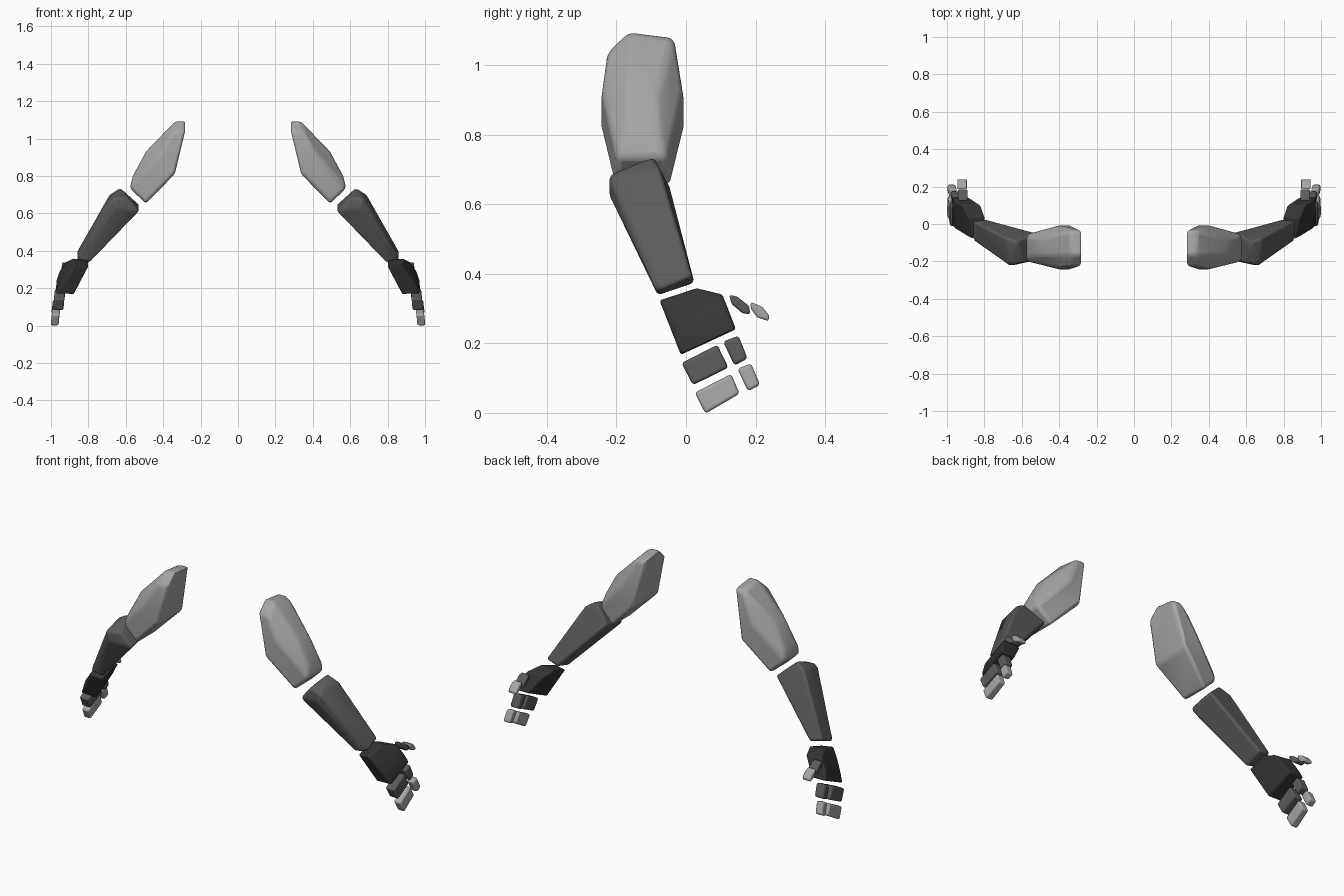
import bpy, bmesh, math


def material(name, value):
    m = bpy.data.materials.new(name)
    m.diffuse_color = (value, value, value, 1)
    return m


LIGHT = material("light grey", 0.38)
MID = material("dark grey", 0.105)
DARK = material("charcoal", 0.035)


def solid(name, points, mat, bevel):
    """Convex block with rounded edges, mirrored to the other arm."""
    bm = bmesh.new()
    for p in points:
        bm.verts.new(p)
    hull = bmesh.ops.convex_hull(bm, input=bm.verts)
    loose = [v for v in bm.verts if not v.link_faces]
    bmesh.ops.delete(bm, geom=loose, context='VERTS')
    bmesh.ops.dissolve_limit(bm, angle_limit=math.radians(6), verts=bm.verts, edges=bm.edges)
    bmesh.ops.recalc_face_normals(bm, faces=bm.faces)
    mesh = bpy.data.meshes.new(name)
    bm.to_mesh(mesh)
    bm.free()
    mesh.materials.append(mat)
    ob = bpy.data.objects.new(name, mesh)
    bpy.context.collection.objects.link(ob)
    b = ob.modifiers.new("rounding", 'BEVEL')
    b.width, b.segments = bevel, 3
    b.limit_method, b.angle_limit = 'ANGLE', math.radians(22)
    ob.modifiers.new("other side", 'MIRROR').use_axis = (True, False, False)
    bpy.ops.object.select_all(action='DESELECT')
    ob.select_set(True)
    bpy.context.view_layer.objects.active = ob
    bpy.ops.object.shade_smooth_by_angle(angle=math.radians(35))


def digit(name, profile, x0, slope, half, mat, bevel=0.009):
    """Finger block: side outline (y, z) given thickness across x, leaning with height."""
    solid(name, [(x0 + slope * z + s * half, y, z) for y, z in profile for s in (-1, 1)], mat, bevel)


# Upper arm: narrow shoulder top, bulging outer side, tapering to the elbow
solid("upper_arm", [
    (0.282, -0.165, 1.093), (0.337, -0.165, 1.093), (0.282, -0.035, 1.077), (0.337, -0.035, 1.077),
    (0.283, -0.225, 1.035), (0.350, -0.225, 1.035),
    (0.338, -0.243, 0.81), (0.338, -0.007, 0.81),
    (0.41, -0.243, 0.92), (0.41, -0.007, 0.92),
    (0.492, -0.17, 0.93), (0.492, -0.08, 0.93),
    (0.562, -0.17, 0.80), (0.562, -0.08, 0.80),
    (0.578, -0.20, 0.735), (0.578, -0.055, 0.735),
    (0.493, -0.205, 0.652), (0.493, -0.045, 0.652)], LIGHT, 0.016)

# Forearm: wide elbow end tapering to the wrist
solid("forearm", [
    (0.528, -0.195, 0.612), (0.528, -0.045, 0.645),
    (0.630, -0.095, 0.737), (0.688, -0.075, 0.700),
    (0.590, -0.205, 0.685), (0.668, -0.222, 0.683), (0.650, -0.222, 0.630),
    (0.863, 0.018, 0.393), (0.863, -0.083, 0.352),
    (0.795, -0.080, 0.336), (0.787, 0.025, 0.372)], MID, 0.012)

# Palm
solid("palm", [
    (0.870, -0.077, 0.324), (0.800, -0.068, 0.316),
    (0.885, 0.030, 0.359), (0.797, 0.035, 0.350),
    (0.920, 0.105, 0.341), (0.820, 0.100, 0.332),
    (0.935, -0.030, 0.255), (0.955, 0.115, 0.290),
    (0.970, 0.143, 0.242), (0.885, 0.143, 0.240),
    (0.970, -0.015, 0.170), (0.878, -0.015, 0.167)], DARK, 0.012)

# Fingers: a wide grouped pair of blocks and a narrow pair behind it
digit("wide_finger_base", [(-0.013, 0.143), (0.090, 0.196), (0.122, 0.130), (0.020, 0.080)],
      0.969, -0.09, 0.028, MID)
digit("wide_finger_tip", [(0.025, 0.058), (0.130, 0.112), (0.154, 0.055), (0.056, -0.002)],
      0.981, -0.11, 0.021, LIGHT)
digit("narrow_finger_base", [(0.107, 0.205), (0.151, 0.222), (0.177, 0.156), (0.139, 0.136)],
      0.966, -0.09, 0.026, MID)
digit("narrow_finger_tip", [(0.148, 0.127), (0.187, 0.142), (0.213, 0.081), (0.178, 0.062)],
      0.986, -0.13, 0.021, LIGHT)

# Thumb
digit("thumb_base", [(0.124, 0.339), (0.146, 0.335), (0.181, 0.308), (0.185, 0.284),
                     (0.163, 0.286), (0.131, 0.313)], 0.915, 0, 0.026, MID, 0.006)
digit("thumb_tip", [(0.186, 0.319), (0.218, 0.306), (0.240, 0.279), (0.237, 0.264),
                    (0.204, 0.275), (0.186, 0.300)], 0.919, 0, 0.025, LIGHT, 0.006)
